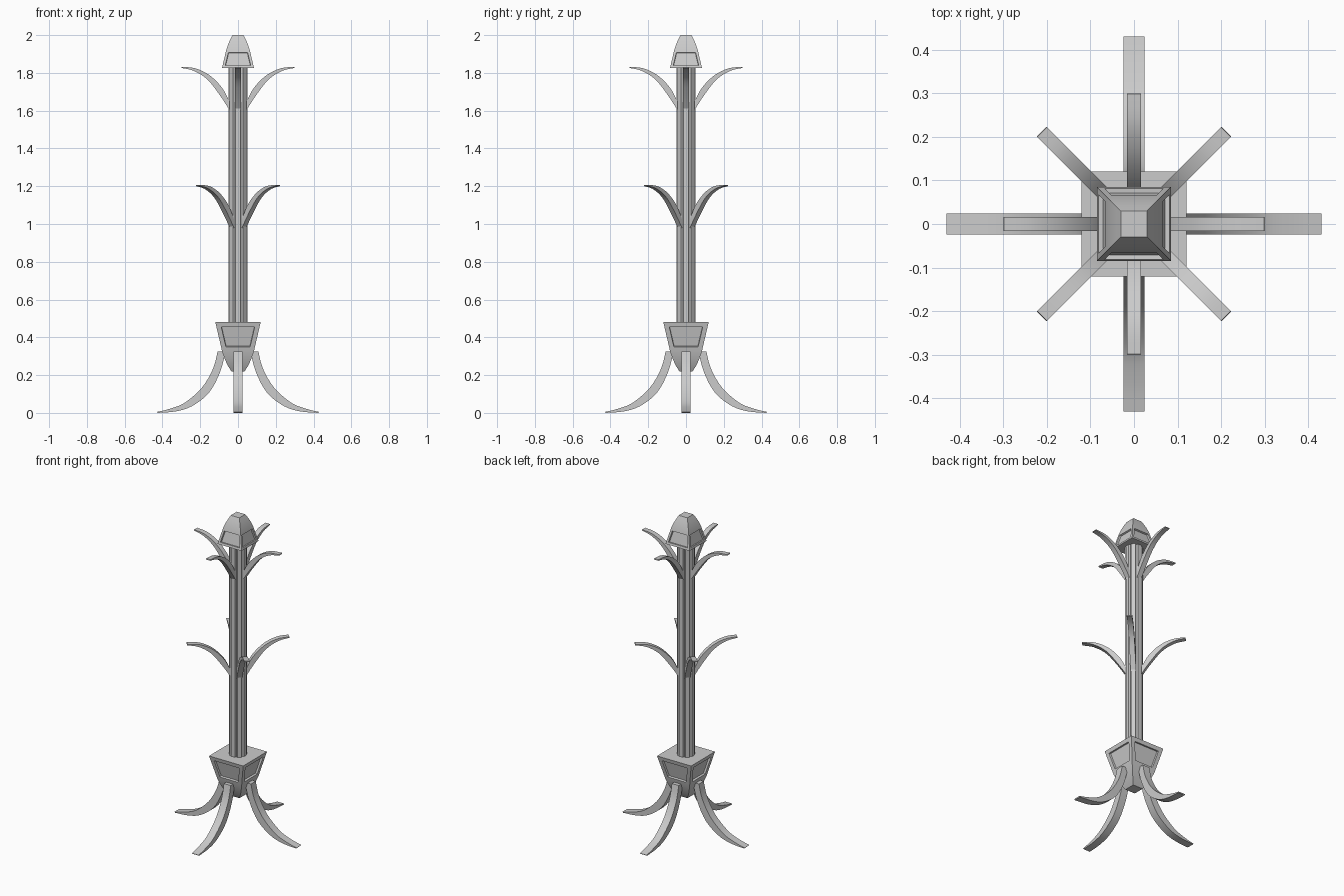
import bpy, bmesh, math
from mathutils import Matrix

if "Cube" in bpy.data.objects:
    bpy.data.objects.remove(bpy.data.objects["Cube"])


def finish(bm, name, smooth=False):
    bmesh.ops.recalc_face_normals(bm, faces=bm.faces[:])
    me = bpy.data.meshes.new(name)
    bm.to_mesh(me)
    bm.free()
    ob = bpy.data.objects.new(name, me)
    bpy.context.collection.objects.link(ob)
    if smooth:
        bpy.ops.object.select_all(action='DESELECT')
        ob.select_set(True)
        bpy.context.view_layer.objects.active = ob
        bpy.ops.object.shade_smooth_by_angle(angle=math.radians(25))
    return ob


def loft(bm, rings):
    """Skin a stack of equal-length rings, returning the side faces per tier."""
    vs = [[bm.verts.new(p) for p in r] for r in rings]
    n = len(vs[0])
    tiers = [[bm.faces.new((a[i], a[(i + 1) % n], b[(i + 1) % n], b[i])) for i in range(n)]
             for a, b in zip(vs, vs[1:])]
    bm.faces.new(vs[0][::-1])
    bm.faces.new(vs[-1])
    return tiers


def square(h, z):
    return [(-h, -h, z), (h, -h, z), (h, h, z), (-h, h, z)]


def panelled_block(name, profile, tier, border, depth):
    """Square stack whose four faces on one tier carry a recessed panel."""
    bm = bmesh.new()
    faces = loft(bm, [square(h, z) for h, z in profile])[tier]
    bmesh.ops.recalc_face_normals(bm, faces=bm.faces[:])
    bmesh.ops.inset_individual(bm, faces=faces, thickness=border, use_even_offset=True)
    bmesh.ops.inset_individual(bm, faces=faces, thickness=0.002, depth=-depth)
    return finish(bm, name, True)


def smooth_path(pts, steps=4):
    """Catmull-Rom curve through 2D points."""
    p = [pts[0]] + pts + [pts[-1]]
    out = []
    for i in range(1, len(p) - 2):
        for s in range(steps):
            t = s / steps
            out.append(tuple(0.5 * (2 * b + (c - a) * t + (2 * a - 5 * b + 4 * c - d) * t * t
                                    + (3 * b - a - 3 * c + d) * t ** 3)
                             for a, b, c, d in zip(p[i - 1], p[i], p[i + 1], p[i + 2])))
    return out + [pts[-1]]


def blade(name, upper, lower, half, angle, dz=0.0):
    """Curved strip between an upper and a lower edge, turned about the pole."""
    bm = bmesh.new()
    rings = [[(u[0], -half, u[1] + dz), (u[0], half, u[1] + dz),
              (l[0], half, l[1] + dz), (l[0], -half, l[1] + dz)]
             for u, l in zip(smooth_path(upper), smooth_path(lower))]
    loft(bm, rings)
    bm.transform(Matrix.Rotation(math.radians(angle), 4, 'Z'))
    return finish(bm, name, True)


# Fluted pole: eight flat ribs with narrow grooves between
section = []
for k in range(8):
    for off, r in ((-14, 0.052), (14, 0.052), (22.5, 0.042)):
        a = math.radians(k * 45 + off)
        section.append((r * math.cos(a), r * math.sin(a)))
bm = bmesh.new()
loft(bm, [[(x, y, z) for x, y in section] for z in (0.46, 1.84)])
finish(bm, "pole")

# Base block and top cap
panelled_block("base_block", [(0.035, 0.22), (0.054, 0.25), (0.07, 0.285), (0.084, 0.325),
                              (0.12, 0.48)], 3, 0.025, 0.012)
panelled_block("top_cap", [(0.085, 1.825), (0.062, 1.922), (0.053, 1.95), (0.042, 1.976),
                           (0.03, 2.0)], 0, 0.014, 0.01)

# Four feet, four upper hooks and four lower diagonal hooks
leg_up = [(0.108, 0.325), (0.132, 0.235), (0.19, 0.135), (0.28, 0.055), (0.36, 0.022), (0.43, 0.005)]
leg_lo = [(0.066, 0.325), (0.095, 0.215), (0.155, 0.105), (0.245, 0.035), (0.33, 0.008), (0.425, 0.0)]
hook_up = [(0.046, 1.65), (0.085, 1.722), (0.15, 1.787), (0.225, 1.824), (0.298, 1.832)]
hook_lo = [(0.046, 1.605), (0.095, 1.68), (0.16, 1.763), (0.232, 1.81), (0.3, 1.826)]
for i in range(4):
    blade(f"foot_{i + 1}", leg_up, leg_lo, 0.024, i * 90)
    blade(f"upper_hook_{i + 1}", hook_up, hook_lo, 0.016, i * 90)
    blade(f"lower_hook_{i + 1}", hook_up, hook_lo, 0.016, i * 90 + 45, -0.625)
